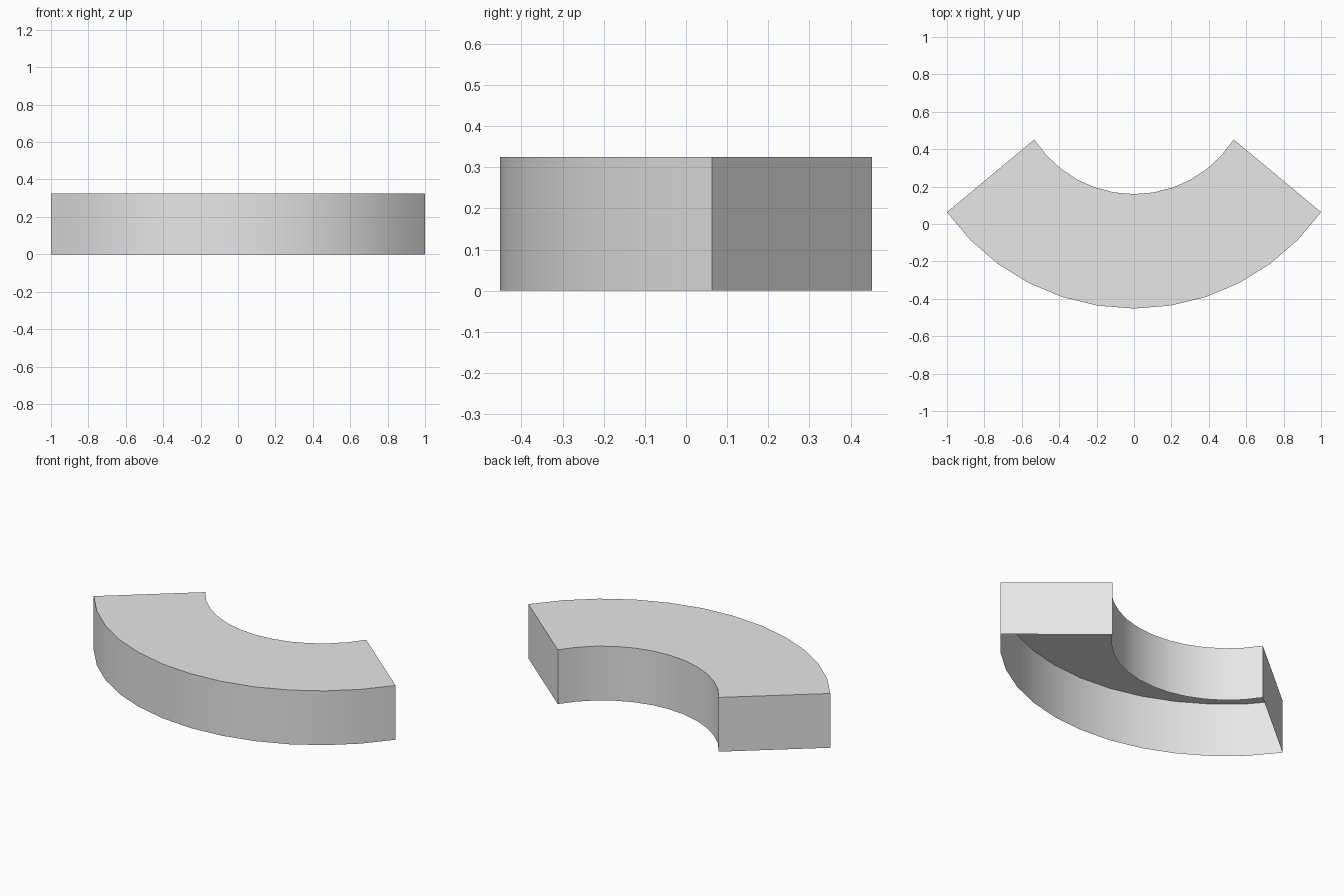
import bpy, bmesh, math

cube = bpy.data.objects.get("Cube")
if cube:
    bpy.data.objects.remove(cube, do_unlink=True)

HEIGHT = 0.325
SEGMENTS = 12


def arc(half_chord, end_y, mid_y):
    """Points of a circular arc from -x to +x that dips to mid_y at x = 0."""
    sag = end_y - mid_y
    radius = (half_chord ** 2 + sag ** 2) / (2 * sag)
    centre_y = mid_y + radius
    half_angle = math.asin(half_chord / radius)
    angles = [half_angle * (2 * i / SEGMENTS - 1) for i in range(SEGMENTS + 1)]
    return [(radius * math.sin(a), centre_y - radius * math.cos(a)) for a in angles]


# Plain grey surface
grey = bpy.data.materials.new("light grey")
grey.use_nodes = True
colour = (0.8, 0.8, 0.8, 1.0)
grey.diffuse_color = colour
grey.node_tree.nodes["Principled BSDF"].inputs["Base Color"].default_value = colour

# Curved block: a thin shell with a top and four walls, open underneath
bm = bmesh.new()
outer = arc(1.0, 0.063, -0.452)
inner = arc(0.533, 0.452, 0.16)
outline = outer + inner[::-1]
low = [bm.verts.new((x, y, 0)) for x, y in outline]
high = [bm.verts.new((x, y, HEIGHT)) for x, y in outline]
count = len(outline)

# Walls
for i in range(count):
    j = (i + 1) % count
    bm.faces.new((low[i], low[j], high[j], high[i]))

# Top, as a strip of quads between the two arcs
for i in range(SEGMENTS):
    bm.faces.new((high[i], high[i + 1], high[count - 2 - i], high[count - 1 - i]))

mesh = bpy.data.meshes.new("curved_block")
bm.to_mesh(mesh)
bm.free()
mesh.materials.append(grey)
block = bpy.data.objects.new("curved_block", mesh)
bpy.context.collection.objects.link(block)

# Smooth curved walls with crisp corners
bpy.ops.object.select_all(action='DESELECT')
block.select_set(True)
bpy.context.view_layer.objects.active = block
bpy.ops.object.shade_smooth_by_angle(angle=math.radians(30))
